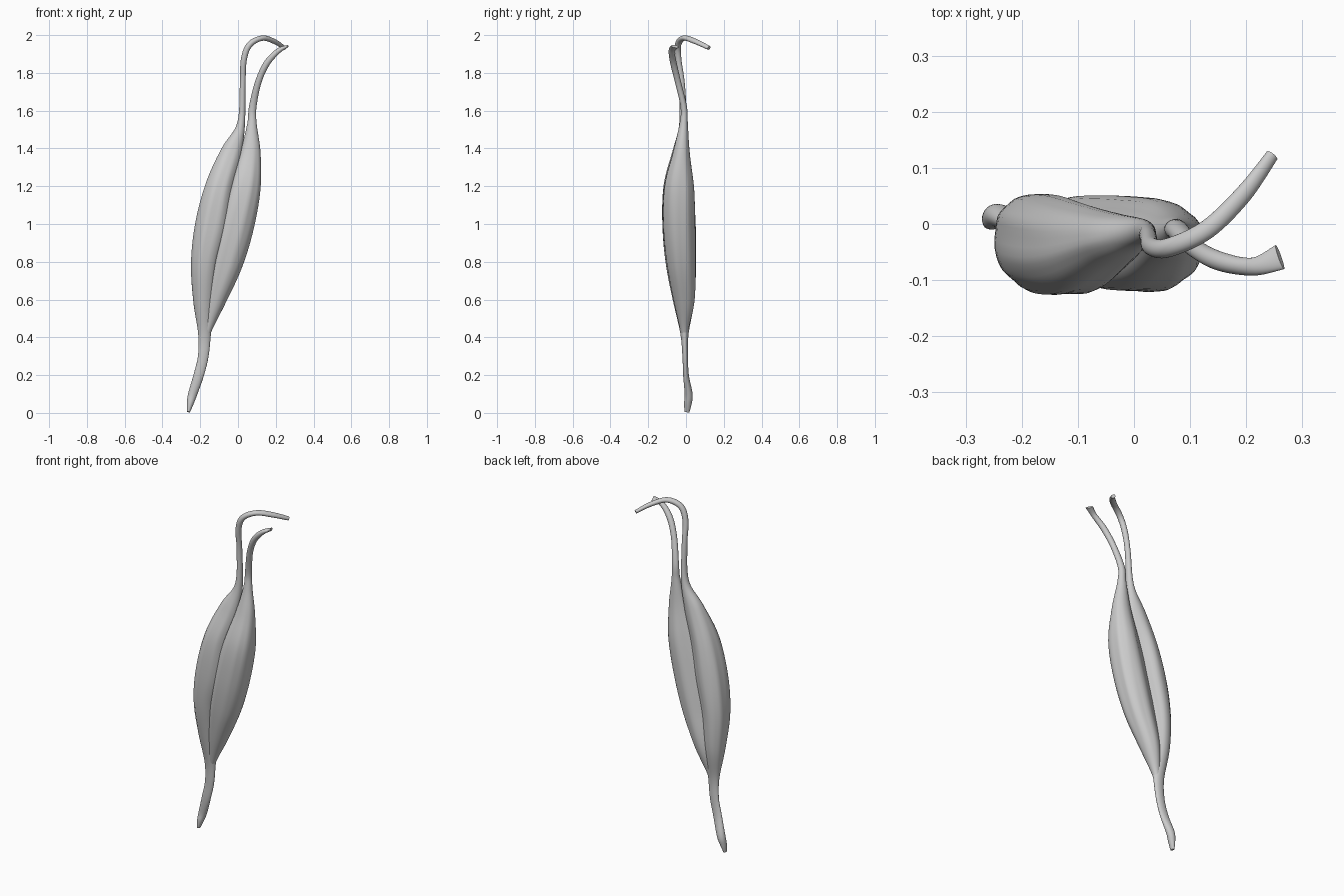
import bpy, bmesh, math
from mathutils import Vector

if "Cube" in bpy.data.objects:
    bpy.data.objects.remove(bpy.data.objects["Cube"])

SIDES, STEPS = 40, 7


def spline(keys):
    """Catmull-Rom interpolation through rows of x, y, z, half width, half depth."""
    k = [keys[0]] + keys + [keys[-1]]
    rows = []
    for i in range(1, len(k) - 2):
        for s in range(STEPS):
            t = s / STEPS
            rows.append([0.5 * (2 * b + (c - a) * t + (2 * a - 5 * b + 4 * c - d) * t * t
                                + (3 * b - a - 3 * c + d) * t ** 3)
                         for a, b, c, d in zip(k[i - 1], k[i], k[i + 1], k[i + 2])])
    return rows + [list(keys[-1])]


def muscle(name, keys, phase, seam):
    """Loft oval rings along a path; fleshy sections get fibre grooves."""
    rows = spline(keys)
    pts = [Vector(r[:3]) for r in rows]
    bm = bmesh.new()
    rings = []
    for i, r in enumerate(rows):
        tan = (pts[min(i + 1, len(pts) - 1)] - pts[max(i - 1, 0)]).normalized()
        wide = Vector((0, 1, 0)).cross(tan).normalized()
        deep = tan.cross(wide)
        flesh = max(0, min(1, (r[3] - 0.035) / 0.05))
        ring = []
        for j in range(SIDES):
            a = 2 * math.pi * j / SIDES
            c, s = math.cos(a), math.sin(a)
            p = 1 - 0.14 * flesh          # boxier oval on the belly
            u = math.copysign(abs(c) ** p, c)
            v = math.copysign(abs(s) ** p, s)
            g = 1 + flesh * (0.018 * math.sin(7 * a + phase + 2 * r[2])
                             + 0.012 * math.sin(11 * a - 3 * r[2]))
            # shallow hollow at the back beside the seam
            g -= 0.16 * flesh * math.exp(-((a - seam) / 0.4) ** 2)
            ring.append(bm.verts.new(pts[i] + (wide * u * r[3] + deep * v * r[4]) * g))
        rings.append(ring)
    for lo, hi in zip(rings, rings[1:]):
        for j in range(SIDES):
            n = (j + 1) % SIDES
            bm.faces.new((lo[j], lo[n], hi[n], hi[j]))
    bm.faces.new(rings[0][::-1])
    bm.faces.new(rings[-1])
    bmesh.ops.recalc_face_normals(bm, faces=bm.faces)
    me = bpy.data.meshes.new(name)
    bm.to_mesh(me)
    bm.free()
    ob = bpy.data.objects.new(name, me)
    bpy.context.collection.objects.link(ob)
    bpy.context.view_layer.objects.active = ob
    ob.select_set(True)
    bpy.ops.object.shade_smooth_by_angle(angle=math.radians(50))
    ob.select_set(False)


# Outer head: lower tendon, belly and hooked upper tendon
muscle("outer_muscle_head", [
    (-.262, .005, .005, .008, .013), (-.253, .010, .05, .018, .020),
    (-.240, .014, .10, .024, .021), (-.208, .000, .20, .027, .015),
    (-.184, -.004, .30, .028, .015), (-.177, -.008, .42, .034, .022),
    (-.182, -.012, .60, .056, .058), (-.175, -.028, .80, .074, .081),
    (-.137, -.038, 1.0, .088, .088), (-.095, -.041, 1.2, .076, .078),
    (-.035, -.026, 1.38, .056, .046), (.016, -.014, 1.53, .021, .022),
    (.025, -.022, 1.74, .015, .016), (.031, -.040, 1.87, .016, .016),
    (.062, -.042, 1.95, .016, .017), (.130, -.010, 1.984, .014, .017),
    (.195, .053, 1.965, .013, .016), (.246, .122, 1.932, .010, .012)],
    0.5, math.pi * 0.3)

# Inner head: belly joining the lower tendon, and curved upper tendon with flared tip
muscle("inner_muscle_head", [
    (-.172, -.006, .38, .014, .010), (-.158, -.009, .45, .024, .024),
    (-.120, -.010, .60, .058, .056), (-.062, -.026, .80, .088, .076),
    (-.010, -.036, 1.0, .096, .084), (.037, -.036, 1.2, .084, .078),
    (.066, -.024, 1.38, .054, .044), (.074, -.012, 1.53, .025, .022),
    (.078, -.012, 1.62, .020, .017), (.107, -.042, 1.75, .017, .016),
    (.152, -.066, 1.85, .017, .017), (.212, -.076, 1.915, .014, .016),
    (.260, -.059, 1.940, .007, .023)],
    2.0, math.pi * 0.7)
